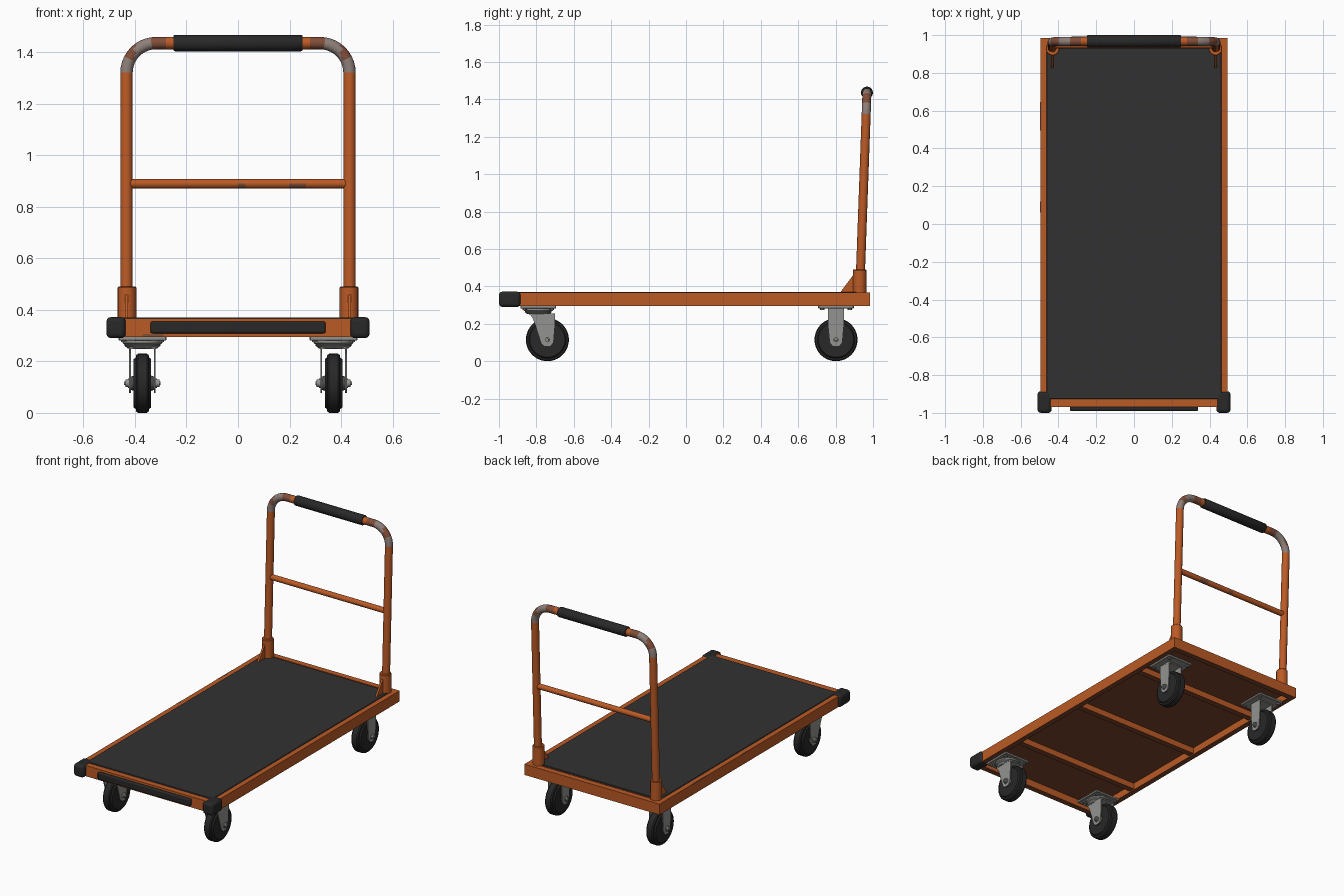
import bpy, bmesh, math
from mathutils import Vector

cube = bpy.data.objects.get("Cube")
if cube:
    bpy.data.objects.remove(cube)


def material(name, rgb):
    m = bpy.data.materials.new(name)
    m.use_nodes = True
    m.diffuse_color = (*rgb, 1)
    m.node_tree.nodes["Principled BSDF"].inputs["Base Color"].default_value = (*rgb, 1)
    return m


ORANGE = material("orange_paint", (0.5, 0.103, 0.019))
UNDER = material("grimy_underside", (0.2, 0.06, 0.025))
MAT = material("deck_rubber", (0.031, 0.031, 0.031))
BLACK = material("black_rubber", (0.021, 0.021, 0.022))
STEEL = material("galvanised_steel", (0.29, 0.29, 0.28))
HUB = material("hub_grey", (0.075, 0.075, 0.075))
WORN = material("worn_metal", (0.27, 0.21, 0.19))
RUST = material("dark_rust", (0.22, 0.075, 0.04))


def finish(name, bm, mat, smooth=False, bevel=0, segments=1):
    bmesh.ops.recalc_face_normals(bm, faces=bm.faces)
    mesh = bpy.data.meshes.new(name)
    bm.to_mesh(mesh)
    bm.free()
    ob = bpy.data.objects.new(name, mesh)
    bpy.context.collection.objects.link(ob)
    mesh.materials.append(mat)
    if bevel:
        mod = ob.modifiers.new("bevel", "BEVEL")
        mod.width, mod.segments = bevel, segments
    if smooth:
        bpy.ops.object.select_all(action="DESELECT")
        ob.select_set(True)
        bpy.context.view_layer.objects.active = ob
        bpy.ops.object.shade_smooth_by_angle(angle=math.radians(35))
    return ob


def paint(ob, mats, rule):
    """Colour faces: rule(face) picks 0 for the base or 1.. for the extra materials."""
    for m in mats:
        ob.data.materials.append(m)
    for f in ob.data.polygons:
        f.material_index = rule(f)


def box(name, x, y, z, mat, bevel=0, segments=1):
    """Box given by its (min, max) range on each axis."""
    bm = bmesh.new()
    bmesh.ops.create_cube(bm, size=1)
    for v in bm.verts:
        v.co = [(a + b) / 2 + c * (b - a) for c, (a, b) in zip(v.co, (x, y, z))]
    return finish(name, bm, mat, bevel > 0 and segments > 1, bevel, segments)


def frame_part(name, x, y, z):
    """Orange box with a grimy underside."""
    paint(box(name, x, y, z, ORANGE), [UNDER], lambda f: int(f.normal.z < -0.5))


def sweep(name, path, radii, mat, normal=(0, 1, 0), sides=20):
    """Round tube along a path; a changing radius makes a turned part."""
    pts = [Vector(p) for p in path]
    n = Vector(normal).normalized()
    bm = bmesh.new()
    rings = []
    for i, p in enumerate(pts):
        t = pts[min(i + 1, len(pts) - 1)] - pts[max(i - 1, 0)]
        if t.length < 1e-5:
            t = pts[-1] - pts[0]
        side = t.normalized().cross(n)
        r = radii if isinstance(radii, float) else radii[i]
        rings.append([bm.verts.new(p + r * (n * math.cos(a) + side * math.sin(a)))
                      for a in (k * math.tau / sides for k in range(sides))])
    for a, b in zip(rings, rings[1:]):
        for k in range(sides):
            j = (k + 1) % sides
            bm.faces.new((a[k], a[j], b[j], b[k]))
    bm.faces.new(rings[0])
    bm.faces.new(rings[-1])
    return finish(name, bm, mat, True)


def turned(name, centre, axis, profile, mat, sides=24):
    """Turned part: profile is (offset along axis, radius) pairs."""
    c, a = Vector(centre), Vector(axis)
    return sweep(name, [c + a * o for o, r in profile], [r for o, r in profile],
                 mat, (0, 1, 0), sides)


def plate(name, x, thick, outline, mat):
    """Flat plate with a (y, z) outline, extruded along x."""
    bm = bmesh.new()
    f = bm.faces.new([bm.verts.new((x - thick / 2, y, z)) for y, z in outline])
    new = bmesh.ops.extrude_face_region(bm, geom=[f])["geom"]
    bmesh.ops.translate(bm, vec=(thick, 0, 0),
                        verts=[v for v in new if isinstance(v, bmesh.types.BMVert)])
    return finish(name, bm, mat)


# Deck: rail frame, cross members and rubber-covered panel
BOTTOM, TOP = 0.295, 0.366
SIDES = ((1, "left"), (-1, "right"))
for s, side in SIDES:
    frame_part(f"{side}_rail", sorted((s * 0.46, s * 0.496)), (-0.968, 0.985), (BOTTOM, TOP))
frame_part("front_rail", (-0.46, 0.46), (-0.968, -0.93), (BOTTOM, TOP))
frame_part("back_rail", (-0.46, 0.46), (0.947, 0.985), (BOTTOM, TOP))
frame_part("deck_panel", (-0.46, 0.46), (-0.93, 0.947), (0.342, 0.362))
box("deck_mat", (-0.463, 0.463), (-0.926, 0.936), (0.361, 0.37), MAT, 0.003)
for i, y in enumerate((-0.57, 0.01, 0.59)):
    frame_part(f"cross_member_{i + 1}", (-0.46, 0.46), (y - 0.02, y + 0.02), (0.302, 0.343))

# Scuffed paint on the frame
box("front_rail_scuff", (-0.37, -0.29), (-0.9685, -0.964), (0.296, 0.306), RUST)
for i, (y, length) in enumerate(((0.57, 0.15), (0.09, 0.06))):
    box(f"right_rail_scuff_{i + 1}", (-0.4965, -0.489), (y - length / 2, y + length / 2),
        (0.36, 0.3665), RUST)

# Front bumpers
box("front_bumper_strip", (-0.34, 0.34), (-0.99, -0.967), (0.309, 0.355), BLACK, 0.008, 3)
for s, side in SIDES:
    box(f"{side}_corner_bumper", sorted((s * 0.436, s * 0.511)), (-1, -0.885),
        (0.29, 0.372), BLACK, 0.018, 3)

# Push handle: one bent tube leaning slightly back
POST, BEND, PEAK = 0.433, 0.115, 1.436


def lean(z):
    return 0.929 + (z - 0.37) * 0.036


def handle_wear(f):
    """Bands of bare metal (1) and rust (2) round the bends."""
    x, z = abs(f.center.x), f.center.z
    if x < 0.28 or z < PEAK - BEND:
        return 0
    if x > 0.4:
        return 1 if z < 1.375 else 2
    return 1 if x > 0.335 else 2


arc = [math.radians(9 * k) for k in range(11)]
half_path = [(-POST, 0.37)] + [(-POST + BEND - BEND * math.cos(a), PEAK - BEND + BEND * math.sin(a))
                               for a in arc] + [(-0.28, PEAK)]
path = [(x, lean(z), z) for x, z in half_path + [(-x, z) for x, z in reversed(half_path)]]
handle = sweep("push_handle", path, 0.024, ORANGE, (0, 1, -0.036))
paint(handle, [WORN, RUST], handle_wear)

turned("handle_grip", (0, lean(PEAK), PEAK), (1, 0, 0),
       [(-0.25, 0.024), (-0.25, 0.029), (-0.245, 0.032), (0.245, 0.032), (0.25, 0.029), (0.25, 0.024)], BLACK)
BAR = 0.89
crossbar = sweep("handle_crossbar", [(x, lean(BAR), BAR) for x in (-0.42, 0, 0.03, 0.2, 0.265, 0.42)],
                 0.018, ORANGE)
paint(crossbar, [RUST], lambda f: int(f.center.z < BAR and (0 < f.center.x < 0.03 or 0.2 < f.center.x < 0.265)))
for s, side in SIDES:
    turned(f"{side}_socket", (s * 0.431, 0.928, 0.364), (0, 0, 1),
           [(0, 0.036), (0.122, 0.036), (0.126, 0.033), (0.126, 0.02)], ORANGE)
    plate(f"{side}_socket_gusset", s * 0.433, 0.012,
          [(0.822, 0.364), (0.91, 0.364), (0.91, 0.462), (0.895, 0.462)], ORANGE)


# Casters
def caster(label, x, y_plate, y, outline, swivel):
    low = 0.281
    box(f"{label}_mount_plate", (x - 0.093, x + 0.093), (y_plate - 0.095, y_plate + 0.095),
        (low, 0.297), STEEL, 0.003)
    for i in (-1, 1):
        for j in (-1, 1):
            turned(f"{label}_plate_bolt", (x + i * 0.073, y_plate + j * 0.073, low + 0.001),
                   (0, 0, -1), [(0, 0.012), (0.007, 0.012)], STEEL, 6)
    if swivel:
        turned(f"{label}_bearing", (x, y_plate, low), (0, 0, -1),
               [(0, 0.078), (0.009, 0.078), (0.015, 0.07), (0.02, 0.07), (0.03, 0.058)], STEEL)
    top = outline[0][1]
    box(f"{label}_fork_bridge", (x - 0.052, x + 0.052), (outline[0][0], outline[1][0]),
        (top - 0.008, top), STEEL)
    for s in (-1, 1):
        plate(f"{label}_fork_leg", x + s * 0.048, 0.007, outline, STEEL)
        turned(f"{label}_axle_nut", (x, y, 0.115), (s, 0, 0),
               [(0.05, 0.018), (0.057, 0.018), (0.057, 0.014), (0.066, 0.014), (0.066, 0.008), (0.071, 0.007)],
               STEEL, 12)
        turned(f"{label}_hub_face", (x, y, 0.115), (s, 0, 0),
               [(0, 0.064), (0.027, 0.064), (0.028, 0.056), (0.025, 0.052), (0.026, 0.032), (0.045, 0.026)], HUB)
    half = [(0.023, 0.062), (0.031, 0.066), (0.034, 0.078), (0.034, 0.094), (0.026, 0.1), (0.024, 0.11), (0.017, 0.115)]
    turned(f"{label}_tyre", (x, y, 0.115), (1, 0, 0),
           [(-o, r) for o, r in half] + [(o, r) for o, r in reversed(half)], BLACK, 40)


front_leg = [(-0.838, 0.256), (-0.7, 0.256), (-0.7, 0.2), (-0.708, 0.1), (-0.725, 0.078),
             (-0.757, 0.078), (-0.775, 0.095), (-0.808, 0.2), (-0.82, 0.23)]
rear_leg = [(0.758, 0.283), (0.845, 0.283), (0.845, 0.2), (0.836, 0.1), (0.819, 0.078),
            (0.785, 0.078), (0.768, 0.1), (0.758, 0.2)]
for s, side in SIDES:
    caster(f"front_{side}", s * 0.371, -0.79, -0.741, front_leg, True)
    caster(f"back_{side}", s * 0.371, 0.802, 0.802, rear_leg, False)
